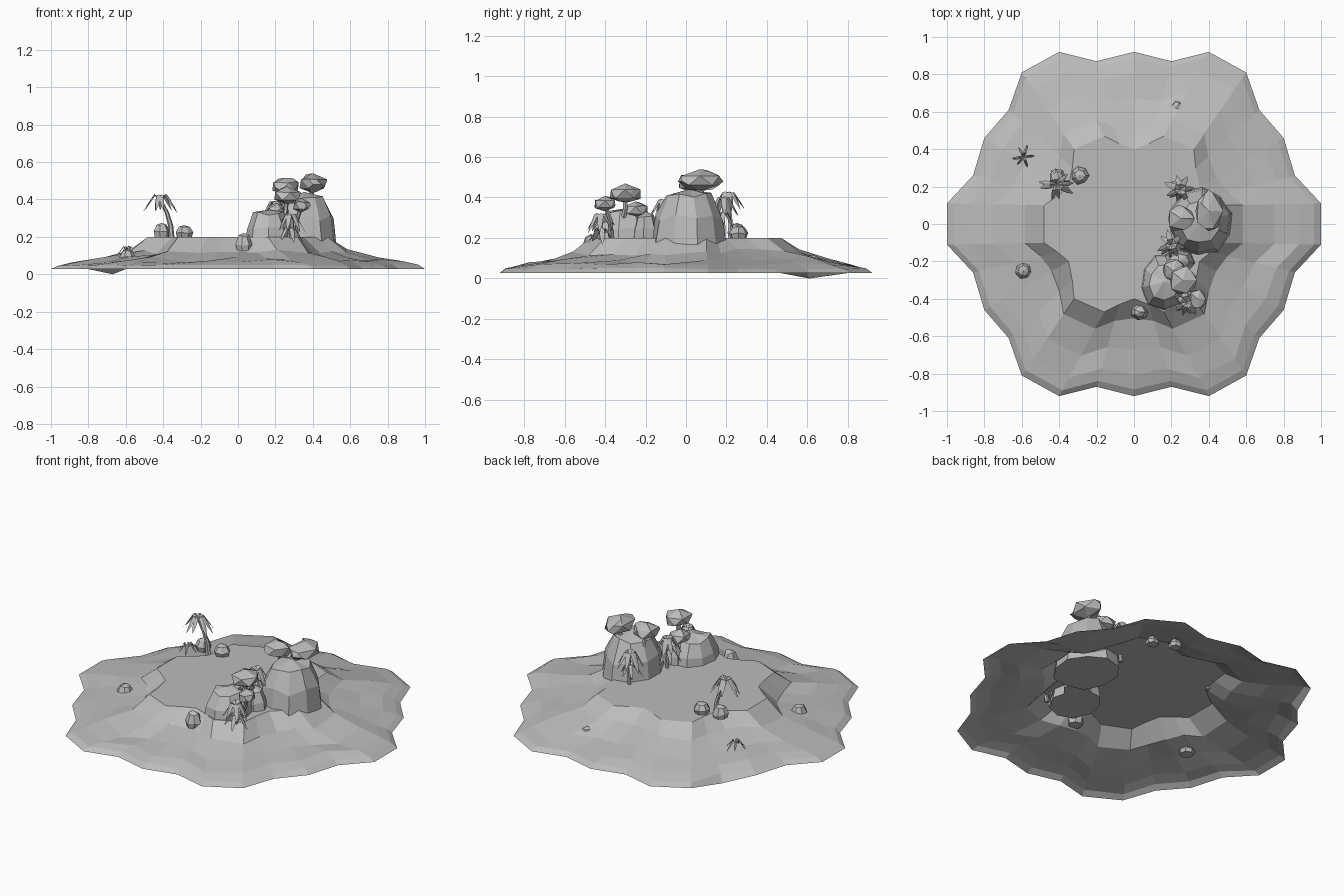
import bpy, bmesh, math, random
from mathutils import Vector

random.seed(4)
if "Cube" in bpy.data.objects:
    bpy.data.objects.remove(bpy.data.objects["Cube"])

grey = bpy.data.materials.new("stone grey")
grey.use_nodes = True
grey.diffuse_color = (0.5, 0.5, 0.5, 1)
grey.node_tree.nodes["Principled BSDF"].inputs["Base Color"].default_value = (0.5, 0.5, 0.5, 1)


def finish(name, bm, normals=True):
    if normals:
        bmesh.ops.recalc_face_normals(bm, faces=bm.faces)
    me = bpy.data.meshes.new(name)
    bm.to_mesh(me)
    bm.free()
    me.materials.append(grey)
    ob = bpy.data.objects.new(name, me)
    bpy.context.collection.objects.link(ob)
    return ob


def bridge(bm, a, b):
    n = len(a)
    for i in range(n):
        j = (i + 1) % n
        bm.faces.new((a[i], a[j], b[j], b[i]))


def full_loop(quarter):
    """Mirror a quarter outline (ending on the y axis) into a closed loop."""
    q = [Vector(p) for p in quarter]
    half = q + [Vector((-p.x, p.y)) for p in reversed(q[:-1])]
    return half + [Vector((p.x, -p.y)) for p in reversed(half)]


def island():
    shore = full_loop([(1, .11), (.86, .26), (.8, .46), (.67, .61), (.6, .81),
                       (.4, .92), (.2, .87), (0, .92)])
    plateau = full_loop([(.48, .1), (.41, .15), (.35, .2), (.33, .3), (.32, .4),
                         (.16, .47), (.08, .43), (0, .4)])
    bm = bmesh.new()
    # blend from plateau to shore, height, jitter
    levels = [(0, .2, 0), (.2, .135, .012), (.52, .095, .015), (.78, .07, .01),
              (.93, .048, .004), (1, .028, 0)]
    rings = []
    for t, z, jit in levels:
        ring = []
        for a, b in zip(plateau, shore):
            p = a.lerp(b, t)
            h = z + random.uniform(-jit, jit)
            if 0.1 < t < 0.6 and p.y < 0:
                h -= 0.015
            ring.append(bm.verts.new((p.x, p.y, h)))
        rings.append(ring)
    # one low spot on the back right shore
    min(rings[-1], key=lambda v: (v.co.xy - Vector((-.67, .61))).length).co.z = 0
    bm.faces.new(rings[0])
    for a, b in zip(rings, rings[1:]):
        bridge(bm, b, a)
    bm.normal_update()
    if sum(f.normal.z for f in bm.faces) < 0:
        bmesh.ops.reverse_faces(bm, faces=bm.faces)
    finish("island_ground", bm, False)


def rock(name, centre, rx, ry, z0, z1, sides=9, profile=((0, 1), (.55, .88), (.9, .6)), jit=.06):
    """Tapered faceted rock with a low peak."""
    bm = bmesh.new()
    turn = random.uniform(0, 1)
    wobble = [1 + random.uniform(-jit, jit) for _ in range(sides)]
    rings = []
    for h, s in profile:
        ring = []
        for i in range(sides):
            a = math.tau * i / sides + turn
            k = s * wobble[i] * (1 + random.uniform(-jit, jit) / 2)
            z = z0 + (z1 - z0) * (h + (random.uniform(-jit, jit) if h else 0))
            ring.append(bm.verts.new((centre[0] + rx * k * math.cos(a),
                                      centre[1] + ry * k * math.sin(a), z)))
        rings.append(ring)
    bm.faces.new(rings[0])
    for a, b in zip(rings, rings[1:]):
        bridge(bm, a, b)
    peak = bm.verts.new((centre[0], centre[1], z1))
    for i in range(sides):
        bm.faces.new((rings[-1][i], rings[-1][(i + 1) % sides], peak))
    finish(name, bm)


def clump(name, centre, size):
    """Faceted lump of foliage, flatter underneath."""
    bm = bmesh.new()
    bmesh.ops.create_icosphere(bm, subdivisions=1, radius=1)
    bmesh.ops.subdivide_edges(bm, edges=random.sample(list(bm.edges), 8), cuts=1)
    for v in bm.verts:
        v.co = v.co.normalized() * random.uniform(.9, 1.08)
        if v.co.z < 0:
            v.co.z *= .75
        v.co = Vector(centre) + Vector([c * s for c, s in zip(v.co, size)])
    finish(name, bm)


def trunk(name, path, r0, r1, sides=6):
    bm = bmesh.new()
    rings = []
    for k, p in enumerate(path):
        r = r0 + (r1 - r0) * k / (len(path) - 1)
        rings.append([bm.verts.new((p[0] + r * math.cos(math.tau * i / sides),
                                    p[1] + r * math.sin(math.tau * i / sides), p[2]))
                      for i in range(sides)])
    for a, b in zip(rings, rings[1:]):
        bridge(bm, a, b)
    bm.faces.new(rings[0])
    bm.faces.new(rings[-1])
    finish(name, bm)


def fronds(name, centre, length, count, rise=.35, droop=.75, width=.16):
    """Ring of drooping, folded leaf blades."""
    bm = bmesh.new()
    c = Vector(centre)
    for i in range(count):
        a = math.tau * i / count + random.uniform(-.25, .25)
        out = Vector((math.cos(a), math.sin(a), 0))
        side = Vector((-out.y, out.x, 0))
        size = length * random.uniform(.8, 1.1)
        rows = []
        for t, w in ((0, .3), (.35, 1), (.7, .8), (1, .1)):
            lift = rise * math.sin(math.pi * min(t * 1.3, 1)) - droop * t * t
            mid = c + size * (out * t + Vector((0, 0, lift)))
            edge = side * size * width * w
            drop = Vector((0, 0, -size * .08 * w))
            rows.append([bm.verts.new(p) for p in (mid - edge + drop, mid, mid + edge + drop)])
        for p, q in zip(rows, rows[1:]):
            for k in (0, 1):
                bm.faces.new((p[k], q[k], q[k + 1], p[k + 1]))
    finish(name, bm)


island()

# large rocks on the edge of the plateau
rock("large_rock", (.355, .01), .175, .19, .13, .44, 10)
rock("lower_rock", (.16, -.31), .135, .16, .14, .345, 9)
rock("rear_shoulder_rock", (.24, -.2), .09, .07, .14, .33, 7)

# small stones
stones = [(-.41, .25, .2, .275, .047), (-.29, .26, .2, .262, .048), (.03, -.47, .125, .22, .045),
          (-.59, -.25, .07, .135, .045), (.23, .63, .06, .115, .038), (.345, .57, .065, .115, .04)]
for n, (x, y, z0, z1, r) in enumerate(stones):
    rock(f"stone_{n + 1}", (x, y), r, r, z0, z1, 7, ((0, .85), (.35, 1), (.85, .62)))

# bushy trees: crown centre, crown size and trunk foot
trees = [((.4, .07, .48), (.085, .115, .06), (.37, .07, .38)),
         ((.25, .03, .465), (.08, .075, .055), (.23, .08, .2)),
         ((.26, -.3, .415), (.08, .085, .052), (.23, -.32, .25)),
         ((.34, -.4, .365), (.05, .06, .045), (.27, -.37, .2)),
         ((.21, -.25, .335), (.065, .065, .045), (.2, -.25, .25))]
for n, (c, size, foot) in enumerate(trees):
    clump(f"tree_crown_{n + 1}", c, size)
    mid = [(p + q) / 2 + .01 for p, q in zip(c, foot)]
    trunk(f"tree_trunk_{n + 1}", [foot, mid, c], .016, .01)

# leaning palm
trunk("palm_trunk", [(-.355, .22, .19), (-.36, .22, .26), (-.38, .215, .33), (-.415, .21, .4)],
      .016, .009)
fronds("palm_fronds", (-.415, .21, .405), .095, 9)

# broad-leaved plants beside the rocks
for n, (x, y, top) in enumerate([(.25, .185, .38), (.2, -.11, .37), (.28, -.42, .3)]):
    trunk(f"plant_stem_{n + 1}", [(x, y, .16), (x + .01, y, .28), (x, y, top)], .012, .008)
    fronds(f"plant_leaves_{n + 1}", (x, y, top), .085, 7, .4, .9, .2)
    fronds(f"plant_lower_leaves_{n + 1}", (x, y, top - .07), .07, 5, .4, .9, .2)

# low shrub on the slope
fronds("ground_shrub", (-.59, .36, .125), .06, 6, .5, .4, .14)
